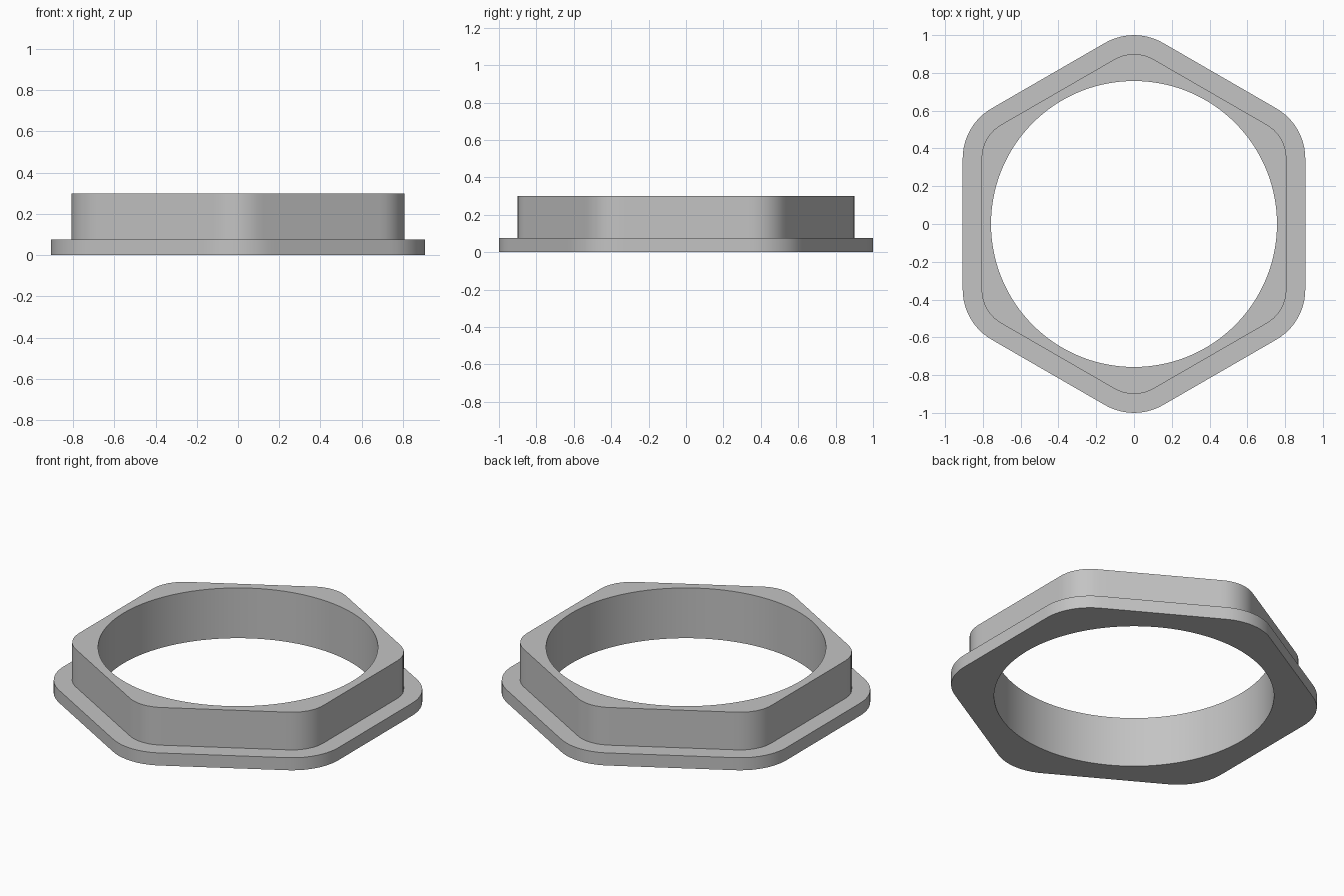
import bpy, bmesh
from math import sin, cos, tan, pi, sqrt, radians

if "Cube" in bpy.data.objects:
    bpy.data.objects.remove(bpy.data.objects["Cube"], do_unlink=True)

SEGMENTS = 180
HOLE_RADIUS = 0.757
FLANGE_TOP, COLLAR_TOP = 0.075, 0.30


def rounded_hex(apothem, fillet):
    """Radius of a hexagon with rounded corners as a function of angle."""
    def radius(t):
        u = abs((t + pi / 6) % (pi / 3) - pi / 6)
        if apothem * tan(u) <= (apothem - fillet) / sqrt(3):
            return apothem / cos(u)
        centre, phi = (apothem - fillet) * 2 / sqrt(3), pi / 6 - u
        return centre * cos(phi) + sqrt(fillet ** 2 - (centre * sin(phi)) ** 2)
    return radius


def hole(t):
    return HOLE_RADIUS


flange = rounded_hex(0.907, 0.306)
collar = rounded_hex(0.807, 0.206)

# Cross-section of the ring: outline and height, from the outer bottom edge round to the hole
section = [(flange, 0), (flange, FLANGE_TOP), (collar, FLANGE_TOP),
           (collar, COLLAR_TOP), (hole, COLLAR_TOP), (hole, 0)]

bm = bmesh.new()
angles = [2 * pi * i / SEGMENTS for i in range(SEGMENTS)]
loops = [[bm.verts.new((f(t) * cos(t), f(t) * sin(t), z)) for t in angles]
         for f, z in section]
for k, low in enumerate(loops):
    high = loops[(k + 1) % len(loops)]
    for i in range(SEGMENTS):
        j = (i + 1) % SEGMENTS
        bm.faces.new((low[i], low[j], high[j], high[i]))
bmesh.ops.recalc_face_normals(bm, faces=bm.faces)
mesh = bpy.data.meshes.new("flanged_hex_ring")
bm.to_mesh(mesh)
bm.free()

# Single grey material
grey = bpy.data.materials.new("light grey")
grey.use_nodes = True
grey.diffuse_color = (0.55, 0.55, 0.55, 1)
grey.node_tree.nodes["Principled BSDF"].inputs["Base Color"].default_value = grey.diffuse_color
mesh.materials.append(grey)

ring = bpy.data.objects.new("flanged_hex_ring", mesh)
bpy.context.collection.objects.link(ring)
bpy.context.view_layer.objects.active = ring
ring.select_set(True)
bpy.ops.object.shade_smooth_by_angle(angle=radians(30))
